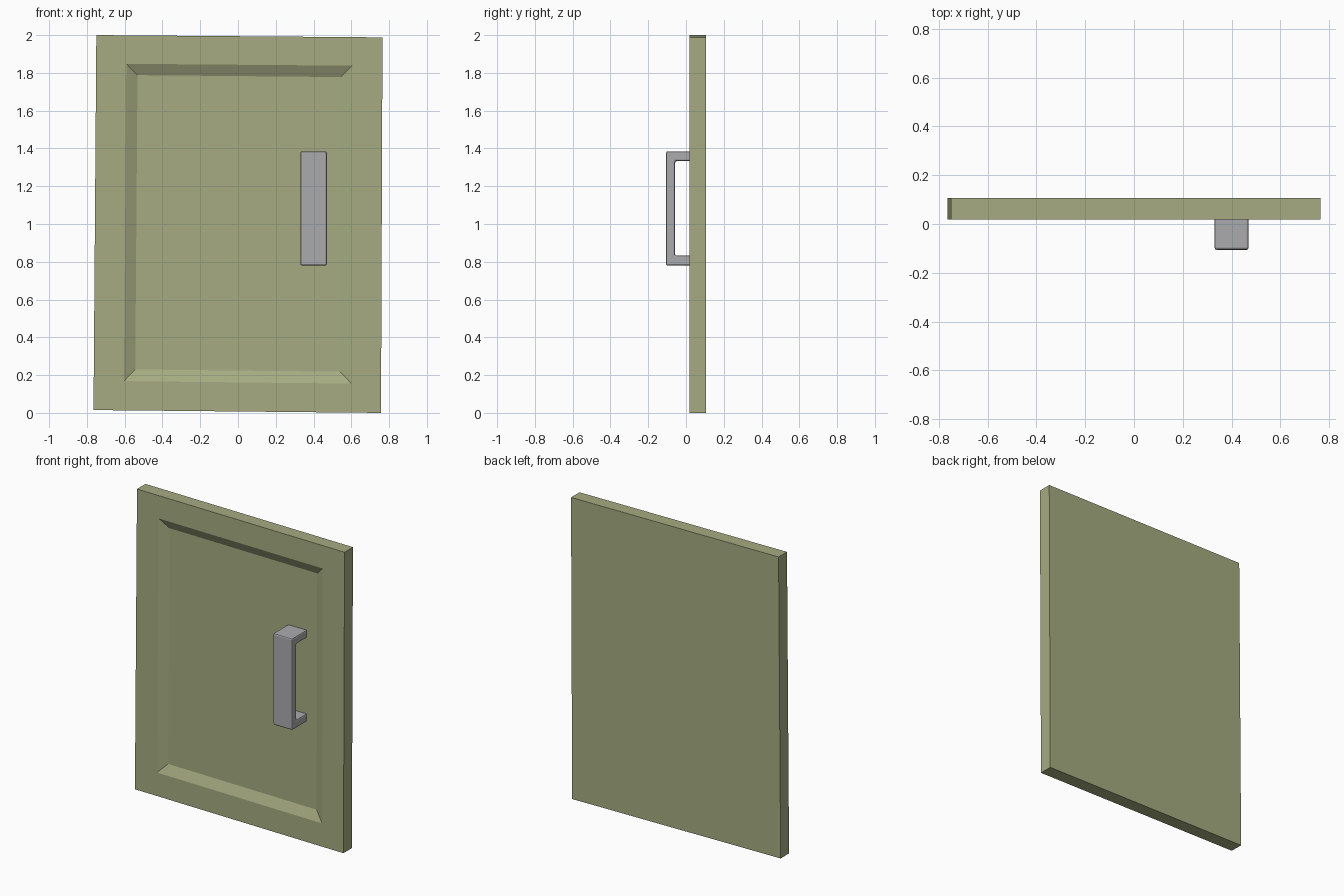
import bpy, bmesh

if "Cube" in bpy.data.objects:
    bpy.data.objects.remove(bpy.data.objects["Cube"])


def material(name, rgb):
    m = bpy.data.materials.new(name)
    m.diffuse_color = (*rgb, 1)
    m.use_nodes = True
    m.node_tree.nodes["Principled BSDF"].inputs["Base Color"].default_value = m.diffuse_color
    return m


def make_object(name, bm, mat):
    bmesh.ops.recalc_face_normals(bm, faces=bm.faces)
    me = bpy.data.meshes.new(name)
    bm.to_mesh(me)
    bm.free()
    me.materials.append(mat)
    ob = bpy.data.objects.new(name, me)
    bpy.context.collection.objects.link(ob)
    return ob


olive = material("olive paint", (0.38, 0.41, 0.22))
grey = material("grey metal", (0.41, 0.41, 0.425))

# Door: slightly skewed slab with a sloped, recessed front panel
FRONT, BACK, RECESS = 0.018, 0.106, 0.048
outline = [(-0.765, 0.015), (0.757, 0.0), (0.765, 1.988), (-0.75, 2.0)]
rim = [(-0.604, 0.168), (0.601, 0.155), (0.605, 1.838), (-0.591, 1.848)]
panel = [(-0.544, 0.23), (0.54, 0.218), (0.545, 1.778), (-0.532, 1.788)]
layers = [(outline, BACK), (outline, FRONT), (rim, FRONT), (panel, RECESS)]
bm = bmesh.new()
rings = [[bm.verts.new((x, y, z)) for x, z in pts] for pts, y in layers]
for a, b in zip(rings, rings[1:]):
    for i in range(4):
        j = (i + 1) % 4
        bm.faces.new((a[i], a[j], b[j], b[i]))
bm.faces.new(rings[0])
bm.faces.new(rings[-1])
make_object("door_panel", bm, olive)

# Handle: extruded U bracket reaching into the recessed panel
profile = [(0.052, 0.78), (-0.106, 0.78), (-0.106, 1.385), (0.052, 1.385),
           (0.052, 1.333), (-0.058, 1.333), (-0.058, 0.833), (0.052, 0.833)]
bm = bmesh.new()
face = bm.faces.new([bm.verts.new((0.33, y, z)) for y, z in profile])
ext = bmesh.ops.extrude_face_region(bm, geom=[face], use_keep_orig=True)
moved = [g for g in ext["geom"] if isinstance(g, bmesh.types.BMVert)]
bmesh.ops.translate(bm, verts=moved, vec=(0.14, 0, 0))
handle = make_object("handle", bm, grey)
bev = handle.modifiers.new("soft edges", 'BEVEL')
bev.width = 0.009
bev.segments = 2
